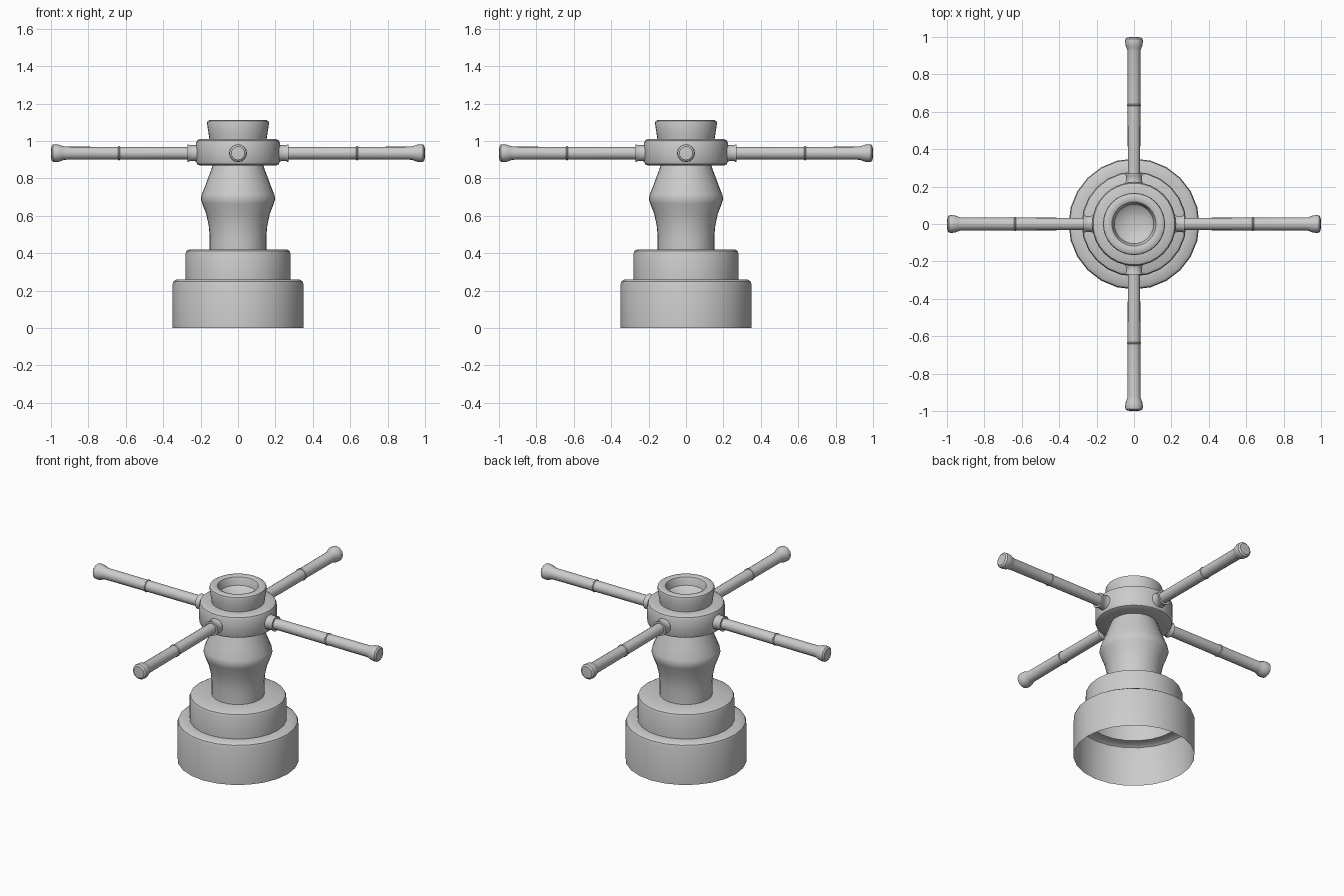
import bpy, bmesh, math
from mathutils import Matrix

if "Cube" in bpy.data.objects:
    bpy.data.objects.remove(bpy.data.objects["Cube"])


def lathe(name, profile, segments, matrix=Matrix.Identity(4), angle=35):
    """Revolve (radius, height) points about z, then place with matrix."""
    bm = bmesh.new()
    verts = [bm.verts.new((r, 0, z)) for r, z in profile]
    edges = [bm.edges.new(pair) for pair in zip(verts, verts[1:])]
    bmesh.ops.spin(bm, geom=verts + edges, cent=(0, 0, 0), axis=(0, 0, 1),
                   angle=2 * math.pi, steps=segments, use_duplicate=False)
    bmesh.ops.remove_doubles(bm, verts=bm.verts, dist=1e-5)
    bmesh.ops.transform(bm, matrix=matrix, verts=bm.verts)
    # profiles run bottom to top on the outside, so faces should point outward
    bm.normal_update()
    first = max(bm.faces, key=lambda f: f.calc_area())
    axis_point = matrix @ (matrix.inverted() @ first.calc_center_median() * 0)
    mid = matrix.inverted() @ first.calc_center_median()
    local_n = matrix.to_3x3().inverted() @ first.normal
    if local_n.x * mid.x + local_n.y * mid.y < 0:
        bmesh.ops.reverse_faces(bm, faces=bm.faces)
    mesh = bpy.data.meshes.new(name)
    bm.to_mesh(mesh)
    bm.free()
    obj = bpy.data.objects.new(name, mesh)
    bpy.context.collection.objects.link(obj)
    bpy.ops.object.select_all(action='DESELECT')
    obj.select_set(True)
    bpy.context.view_layer.objects.active = obj
    bpy.ops.object.shade_smooth_by_angle(angle=math.radians(angle))
    return obj


# Hollow stepped base, open underneath
lathe("stepped_base", [(.35, 0), (.35, .235), (.345, .25), (.33, .26), (.28, .26),
                       (.28, .40), (.275, .413), (.262, .42), (.14, .42)], 24)

# Waisted drum
lathe("drum", [(.152, .42), (.152, .50), (.157, .55), (.170, .61), (.191, .665),
               (.199, .69), (.194, .715), (.172, .77), (.135, .87)], 32)

# Rounded collar holding the bars
lathe("bar_collar", [(.13, .87), (.205, .87), (.218, .876), (.224, .89), (.224, .99),
                     (.218, 1.004), (.205, 1.01), (.15, 1.01)], 32)

# Flared cap with a shallow bowl
lathe("cap", [(.153, 1.01), (.156, 1.03), (.166, 1.095), (.163, 1.106), (.153, 1.112),
              (.128, 1.112), (.118, 1.107), (.113, 1.095), (.105, 1.06),
              (.075, 1.038), (.035, 1.03), (0, 1.028)], 32)

# Four bars with sockets, a mid ring and flared ends
for i, side in enumerate(("right", "back", "left", "front")):
    place = (Matrix.Translation((0, 0, .935)) @ Matrix.Rotation(i * math.pi / 2, 4, 'Z')
             @ Matrix.Rotation(math.pi / 2, 4, 'Y'))
    lathe(side + "_socket", [(.046, .20), (.046, .222), (.043, .23), (.043, .258),
                             (.046, .263), (.046, .27), (.034, .27)], 16, place)
    lathe(side + "_bar", [(.033, .26), (.034, .63), (.038, .633), (.038, .638),
                          (.034, .641), (.035, .925), (.039, .94), (.045, .955),
                          (.048, .975), (.046, .99), (.036, .998), (0, 1.0)], 16, place)
